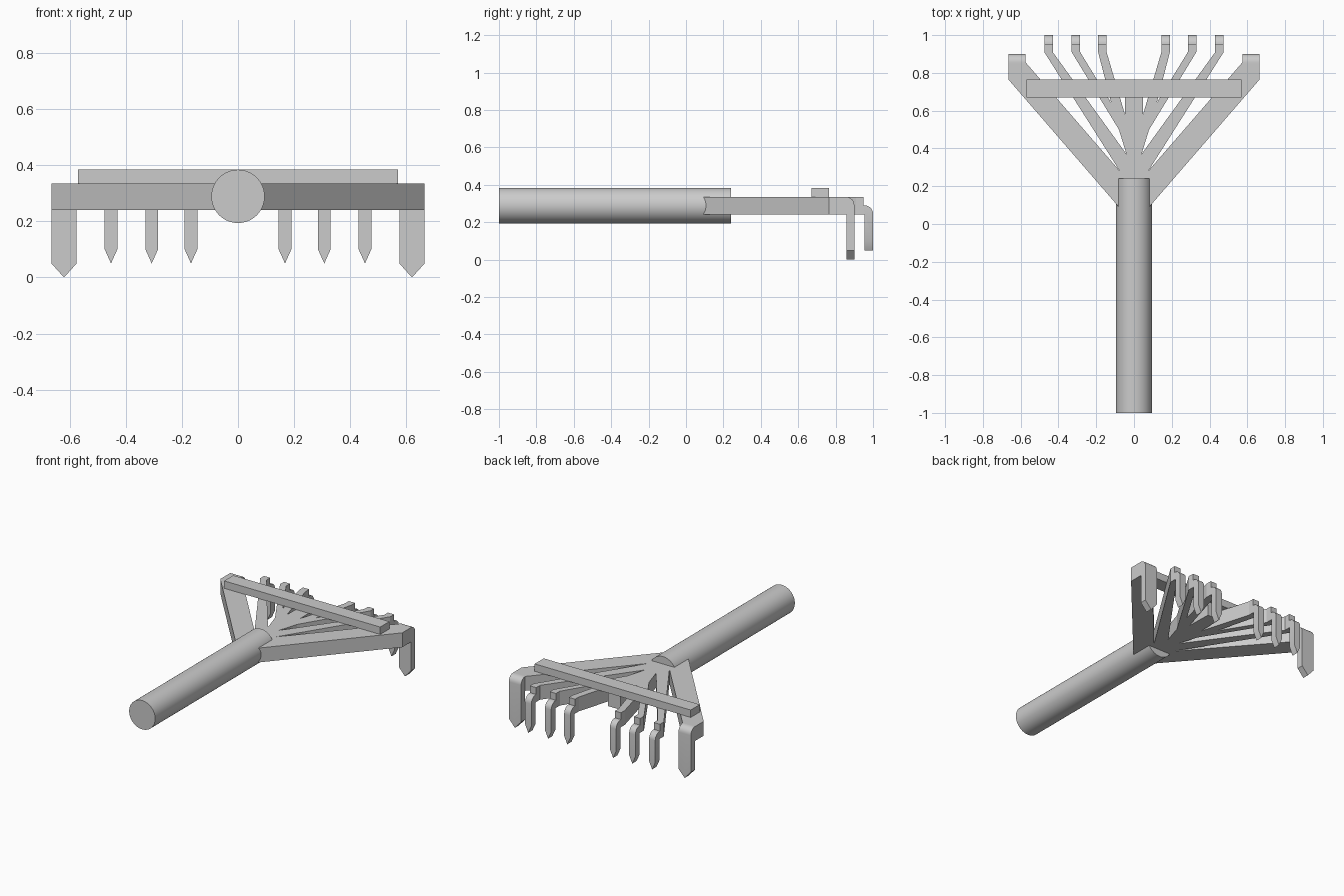
import bpy, bmesh, math
from mathutils import Matrix

cube = bpy.data.objects.get("Cube")
if cube:
    bpy.data.objects.remove(cube, do_unlink=True)

grey = bpy.data.materials.new("plain grey")
grey.use_nodes = True
grey.diffuse_color = (0.6, 0.6, 0.6, 1)
grey.node_tree.nodes["Principled BSDF"].inputs["Base Color"].default_value = grey.diffuse_color

UNDER, TOP = 0.24, 0.335   # height range of the fan plate


def finish(name, bm, smooth=False):
    bmesh.ops.recalc_face_normals(bm, faces=bm.faces)
    mesh = bpy.data.meshes.new(name)
    bm.to_mesh(mesh)
    bm.free()
    mesh.materials.append(grey)
    obj = bpy.data.objects.new(name, mesh)
    bpy.context.collection.objects.link(obj)
    if smooth:
        bpy.ops.object.select_all(action="DESELECT")
        obj.select_set(True)
        bpy.context.view_layer.objects.active = obj
        bpy.ops.object.shade_smooth_by_angle(angle=math.radians(35))


def prism(name, outline, low, high):
    bm = bmesh.new()
    face = bm.faces.new([bm.verts.new((x, y, low)) for x, y in outline])
    out = bmesh.ops.extrude_face_region(bm, geom=[face])
    moved = [v for v in out["geom"] if isinstance(v, bmesh.types.BMVert)]
    bmesh.ops.translate(bm, verts=moved, vec=(0, 0, high - low))
    finish(name, bm)


def tooth(name, x0, x1, start, inner, outer, top, shoulder, point):
    """Side profile with a rounded heel, swept across x with a pointed end."""
    radius = outer - inner
    profile = [(start, UNDER), (inner, UNDER), (inner, None), (outer, None)]
    for i in range(7):
        a = math.pi / 2 * i / 6
        profile.append((inner + radius * math.cos(a), top - radius + radius * math.sin(a)))
    profile.append((start, top))
    bm = bmesh.new()
    rows = []
    for x, end in ((x0, shoulder), ((x0 + x1) / 2, point), (x1, shoulder)):
        rows.append([bm.verts.new((x, y, end if z is None else z)) for y, z in profile])
    n = len(profile)
    for a, b in zip(rows, rows[1:]):
        for i in range(n):
            j = (i + 1) % n
            bm.faces.new((a[i], a[j], b[j], b[i]))
    bm.faces.new(rows[0])
    bm.faces.new(rows[-1])
    finish(name, bm, True)


# Round handle lying along y
bm = bmesh.new()
bmesh.ops.create_cone(bm, cap_ends=True, segments=64, radius1=0.095, radius2=0.095, depth=1.24,
                      matrix=Matrix.Translation((0, -0.38, 0.289)) @ Matrix.Rotation(math.pi / 2, 4, "X"))
finish("handle", bm, True)

# Fan of tines: half outline, mirrored
half = [(0.05, 0.055), (0.665, 0.765), (0.665, 0.857), (0.575, 0.857), (0.075, 0.28),
        (0.475, 0.91), (0.475, 0.95), (0.43, 0.95), (0.43, 0.91), (0.04, 0.37), (0.08, 0.5),
        (0.33, 0.91), (0.33, 0.95), (0.285, 0.95), (0.285, 0.91), (0.12, 0.64),
        (0.19, 0.91), (0.19, 0.95), (0.145, 0.95), (0.145, 0.91), (0.048, 0.58), (0.045, 0.75)]
prism("tine_fan", half + [(-x, y) for x, y in reversed(half)], UNDER, TOP)

# Cross bar on top of the tines
prism("cross_bar", [(-0.57, 0.67), (0.57, 0.67), (0.57, 0.765), (-0.57, 0.765)], TOP, 0.384)

# Hooked teeth
for side, s in (("left", 1), ("right", -1)):
    tooth(side + "_outer_tooth", s * 0.575, s * 0.665, 0.85, 0.857, 0.9, TOP, 0.05, 0)
    for i, x in enumerate((0.145, 0.285, 0.43)):
        tooth(f"{side}_small_tooth_{i + 1}", s * x, s * (x + 0.045),
              0.945, 0.955, 1.0, 0.29, 0.1, 0.05)
